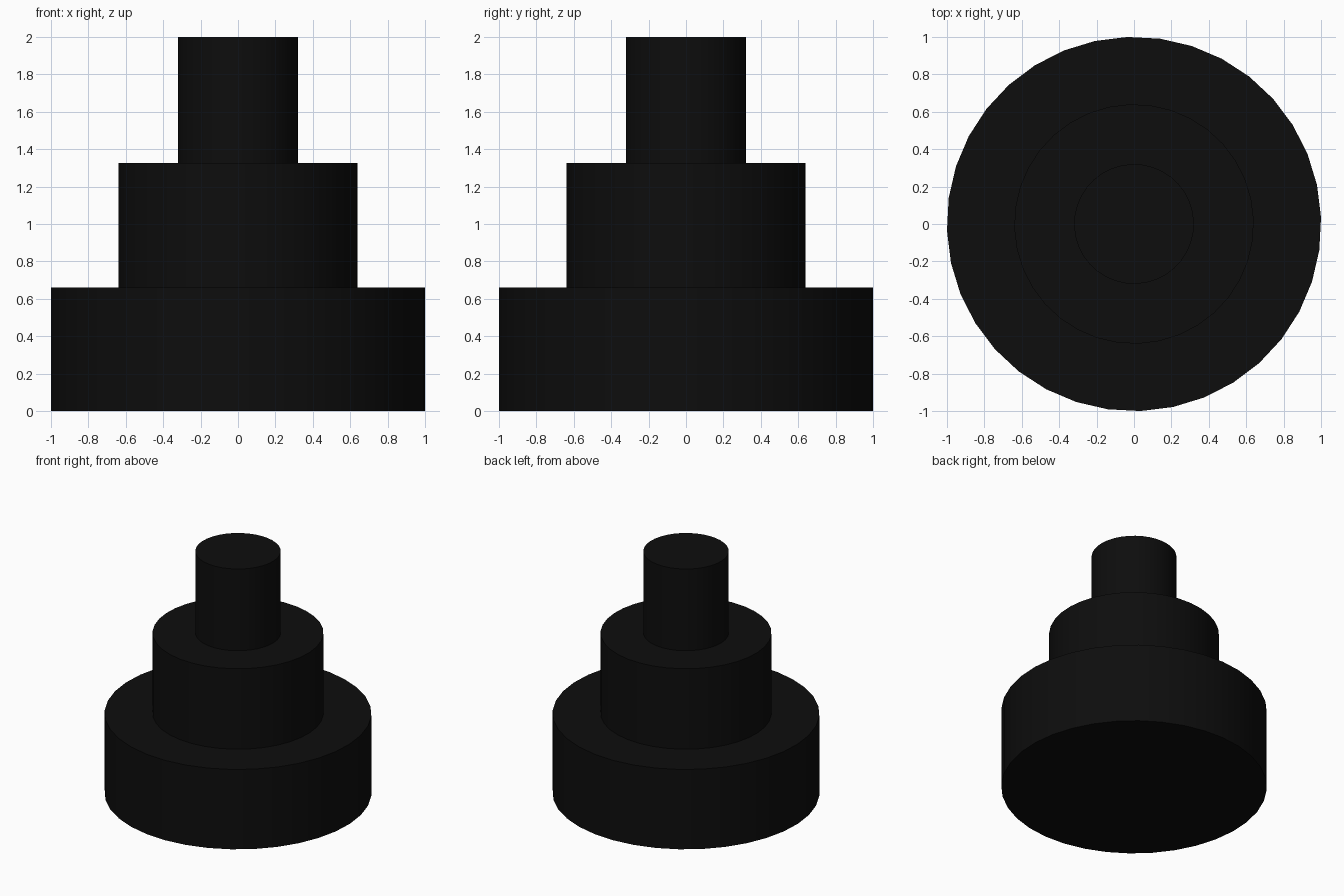
import bpy
import math

cube = bpy.data.objects.get("Cube")
if cube:
    bpy.data.objects.remove(cube, do_unlink=True)

SIDES = 36
TURN = math.radians(2)

# Single near-black material
black = bpy.data.materials.new("matte_black")
black.use_nodes = True
colour = (0.004, 0.004, 0.004, 1.0)
black.diffuse_color = colour
black.node_tree.nodes["Principled BSDF"].inputs["Base Color"].default_value = colour


def add_tier(name, radius, bottom, top):
    """Upright drum between two heights, smooth sides and sharp rims."""
    bpy.ops.mesh.primitive_cylinder_add(
        vertices=SIDES, radius=radius, depth=top - bottom,
        location=(0, 0, (bottom + top) / 2), rotation=(0, 0, TURN))
    tier = bpy.context.object
    tier.name = name
    tier.data.materials.append(black)
    bpy.ops.object.shade_smooth_by_angle(angle=math.radians(30))


# Three stacked drums, widest at the bottom
add_tier("base_tier", 1.0, 0.0, 0.66)
add_tier("middle_tier", 0.64, 0.66, 1.325)
add_tier("top_tier", 0.32, 1.325, 2.0)
